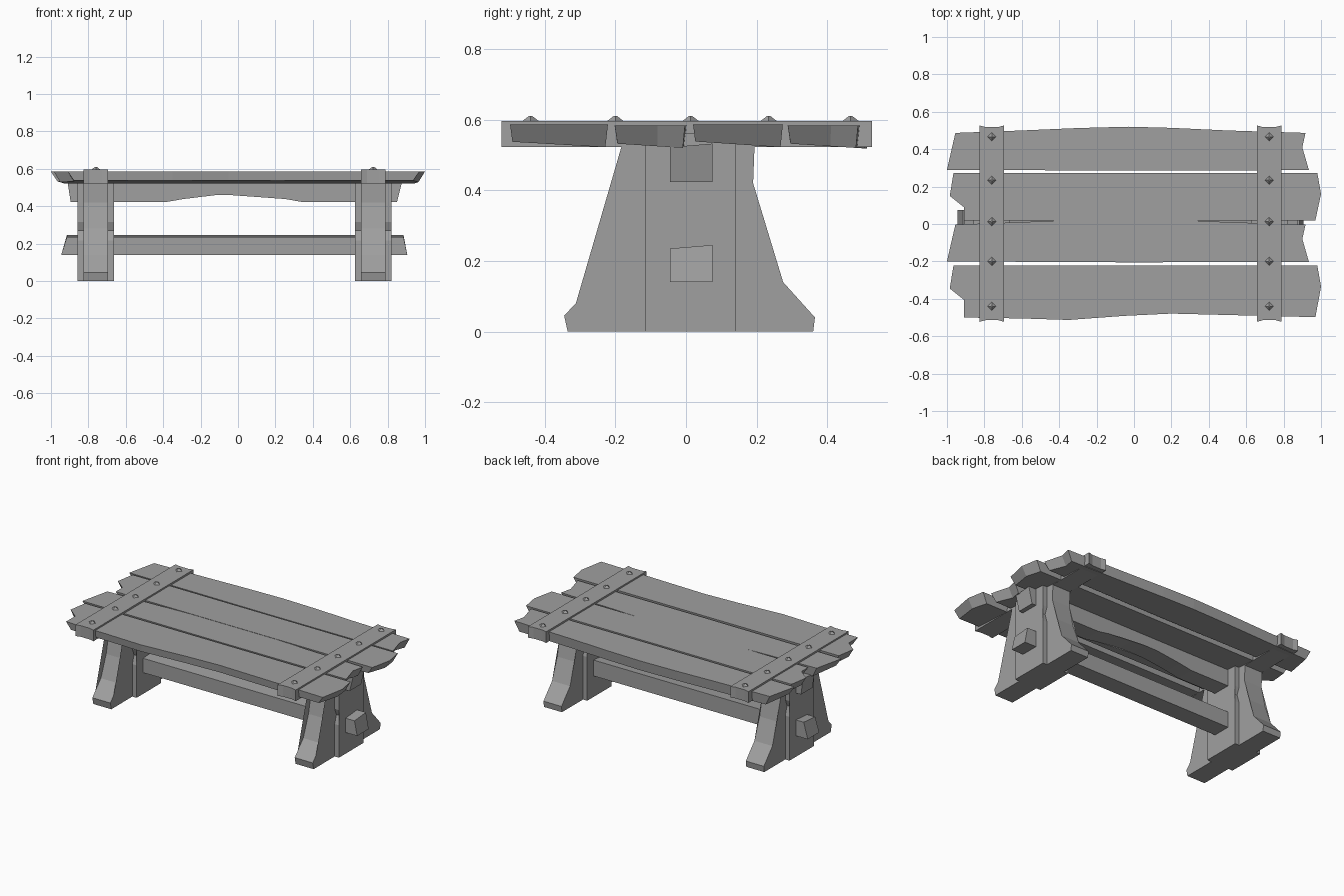
import bpy, bmesh, math
from mathutils import Vector

if "Cube" in bpy.data.objects:
    bpy.data.objects.remove(bpy.data.objects["Cube"], do_unlink=True)

GREY = (0.35, 0.35, 0.35, 1)
wood = bpy.data.materials.new("grey wood")
wood.use_nodes = True
wood.diffuse_color = GREY
wood.node_tree.nodes["Principled BSDF"].inputs["Base Color"].default_value = GREY


def finish(name, bm):
    bmesh.ops.recalc_face_normals(bm, faces=bm.faces)
    mesh = bpy.data.meshes.new(name)
    bm.to_mesh(mesh)
    bm.free()
    mesh.materials.append(wood)
    obj = bpy.data.objects.new(name, mesh)
    bpy.context.collection.objects.link(obj)
    return obj


def loft(name, first, last):
    """Join two matching loops of points and cap both ends."""
    bm = bmesh.new()
    a = [bm.verts.new(p) for p in first]
    b = [bm.verts.new(p) for p in last]
    caps = [bm.faces.new(a), bm.faces.new(b)]
    for i in range(len(a)):
        j = (i + 1) % len(a)
        bm.faces.new((a[i], a[j], b[j], b[i]))
    bmesh.ops.triangulate(bm, faces=caps)
    return finish(name, bm)


def extrude_x(name, profile, x0, x1):
    return loft(name, [(x0, y, z) for y, z in profile], [(x1, y, z) for y, z in profile])


# Trestle legs: flared wings with a thicker chipped panel in the middle
WINGS = [(-0.335, 0), (-0.345, 0.045), (-0.255, 0.14), (-0.2, 0.28), (-0.17, 0.42), (-0.175, 0.55),
         (0.195, 0.55), (0.19, 0.42), (0.22, 0.28), (0.275, 0.14), (0.365, 0.04), (0.36, 0)]
PANEL = [(-0.115, 0), (-0.115, 0.215), (-0.097, 0.27), (-0.115, 0.315), (-0.115, 0.56),
         (0.14, 0.56), (0.14, 0.395), (0.122, 0.35), (0.14, 0.29), (0.14, 0)]
for side, x in (("right", -0.76), ("left", 0.723)):
    extrude_x(side + "_leg_wings", WINGS, x - 0.066, x + 0.066)
    extrude_x(side + "_leg_panel", PANEL, x - 0.097, x + 0.097)

    # Cross cleat with slightly hollow ends
    e = 0.066
    plan = [(x - e, -0.523), (x - e / 2, -0.514), (x + e / 2, -0.514), (x + e, -0.523),
            (x + e, 0.527), (x + e / 2, 0.518), (x - e / 2, 0.518), (x - e, 0.527)]
    loft(side + "_cleat", [(px, py, 0.522) for px, py in plan], [(px, py, 0.596) for px, py in plan])

    # Pointed studs
    for i, y in enumerate((-0.44, -0.2, 0.013, 0.234, 0.466)):
        bm = bmesh.new()
        bmesh.ops.create_cone(bm, cap_ends=True, segments=4, radius1=0.023, radius2=0.005, depth=0.014)
        bmesh.ops.translate(bm, verts=bm.verts, vec=Vector((x, y, 0.603)))
        finish(f"{side}_stud_{i + 1}", bm)

# Lower stretcher with slanted ends and upper beam with an arched underside
LOWER = [(-0.945, 0.14), (0.905, 0.14), (0.885, 0.24), (-0.915, 0.24)]
arch = [(-0.38 + 0.72 * t / 8, 0.423 + 0.04 * math.sin(math.pi * t / 8)) for t in range(9)]
UPPER = [(-0.895, 0.423)] + arch + [(0.85, 0.423), (0.875, 0.527), (-0.91, 0.527)]
for name, outline, mid in (("lower_stretcher", LOWER, 0.2), ("upper_beam", UPPER, 0.5)):
    near = [(x, -0.045, z - 0.005 * (z > mid)) for x, z in outline]
    far = [(x, 0.075, z + 0.005 * (z > mid)) for x, z in outline]
    loft(name, near, far)


# Tabletop planks: broken ends, bowed edges and bevelled undersides
BOWED = [(-1.0, 0.29), (0, 0.285), (0.935, 0.288), (0.9, 0.41), (0.917, 0.487), (0.5, 0.5),
         (0.2, 0.514), (-0.03, 0.52), (-0.3, 0.513), (-0.6, 0.5), (-0.955, 0.487), (-0.975, 0.4)]
WAVY = [(-0.91, 0.09), (-0.91, -0.005), (-0.6, -0.01), (-0.35, -0.018), (-0.05, 0.004), (0.2, 0.016),
        (0.6, 0.006), (0.97, -0.003), (1.0, 0.16), (0.98, 0.274), (-0.965, 0.274), (-0.985, 0.15)]


def plank(name, plan, dy, top, low_edge, high_edge, squeeze):
    ys = [p[1] for p in plan]
    y0, y1 = min(ys), max(ys)
    mid = (y0 + y1) / 2
    upper, lower = [], []
    for x, y in plan:
        t = (y - y0) / (y1 - y0)
        tip = abs(x) > 0.85
        upper.append((x, y + dy, top))
        z = low_edge + (high_edge - low_edge) * t
        lower.append((x * (0.965 if tip else 1), mid + (y - mid) * squeeze + dy, z))
    return loft(name, upper, lower)


plank("back_plank", BOWED, 0, 0.584, 0.532, 0.518, 0.93)
plank("back_middle_plank", [(x, max(y, 0.02) if y < 0.02 else y) for x, y in WAVY], 0,
      0.586, 0.538, 0.522, 0.95)
plank("front_middle_plank", BOWED, -0.49, 0.584, 0.532, 0.518, 0.93)
plank("front_plank", WAVY, -0.495, 0.586, 0.538, 0.522, 0.95)
